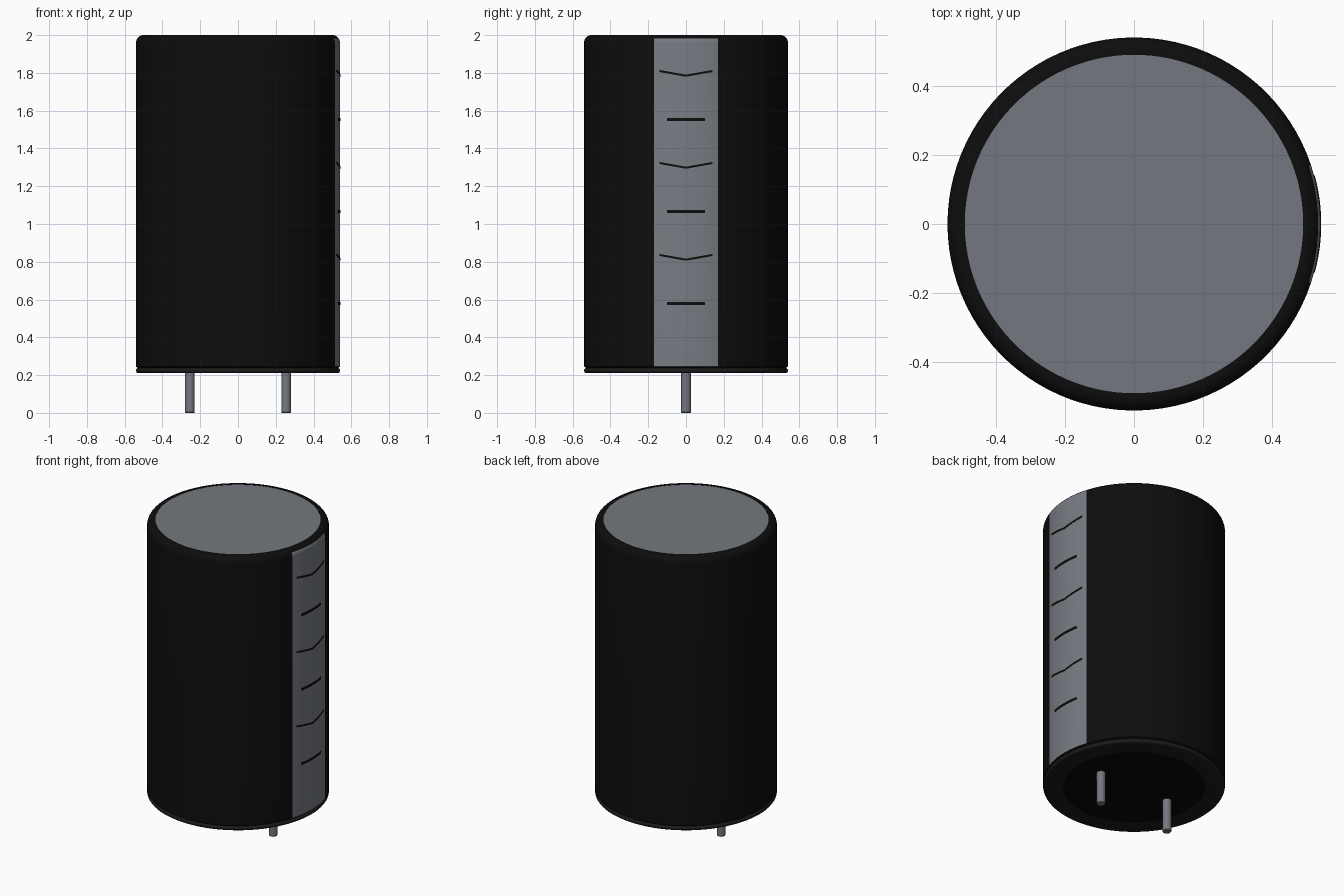
import bpy, bmesh
from math import sin, cos, pi, sqrt, radians

cube = bpy.data.objects.get("Cube")
if cube:
    bpy.data.objects.remove(cube)

RADIUS = 0.54
SIDES = 98          # stripe edges fall on whole segments
STRIPE_SIDES = 5    # segments on each side of +x


def material(name, color):
    m = bpy.data.materials.new(name)
    m.use_nodes = True
    m.diffuse_color = (*color, 1)
    bsdf = next(n for n in m.node_tree.nodes if n.type == 'BSDF_PRINCIPLED')
    bsdf.inputs["Base Color"].default_value = (*color, 1)
    return m


black = material("sleeve black", (0.004, 0.004, 0.004))
seal_black = material("seal black", (0.002, 0.002, 0.002))
charcoal = material("rim charcoal", (0.011, 0.011, 0.012))
grey = material("stripe grey", (0.185, 0.2, 0.225))
metal = material("metal grey", (0.175, 0.19, 0.215))


def finish(name, bm, mats):
    bmesh.ops.recalc_face_normals(bm, faces=bm.faces)
    mesh = bpy.data.meshes.new(name)
    bm.to_mesh(mesh)
    bm.free()
    ob = bpy.data.objects.new(name, mesh)
    bpy.context.collection.objects.link(ob)
    for m in mats:
        mesh.materials.append(m)
    bpy.ops.object.select_all(action='DESELECT')
    ob.select_set(True)
    bpy.context.view_layer.objects.active = ob
    bpy.ops.object.shade_smooth_by_angle(angle=radians(35))
    return ob


def lathe(name, profile, mats, sides=SIDES, center=(0, 0), rule=None):
    """Spin (radius, z) points around a vertical axis; open ends are capped."""
    bm = bmesh.new()
    rings = [[bm.verts.new((center[0] + r * cos(2 * pi * i / sides),
                            center[1] + r * sin(2 * pi * i / sides), z))
              for i in range(sides)] for r, z in profile]
    for a, b in zip(rings, rings[1:]):
        for i in range(sides):
            j = (i + 1) % sides
            f = bm.faces.new((a[i], a[j], b[j], b[i]))
            if rule:
                f.material_index = rule(i, f.calc_center_median().z)
    bm.faces.new(rings[0])
    bm.faces.new(rings[-1])
    return finish(name, bm, mats)


def arc(r, z, size, start, end, steps=8):
    angles = [radians(start + (end - start) * k / steps) for k in range(steps + 1)]
    return [(r + size * cos(a), z + size * sin(a)) for a in angles]


# Sleeve with rounded shoulder and a grey stripe facing +x
def stripe_rule(i, z):
    on_stripe = i < STRIPE_SIDES or i >= SIDES - STRIPE_SIDES
    return int(on_stripe and 0.245 < z < 1.985)


lathe("sleeve",
      [(0.525, 0.235), (RADIUS, 0.245)] + arc(RADIUS - 0.04, 1.96, 0.04, 0, 90)
      + [(0.49, 2.0), (0.49, 1.998)],
      [black, grey], rule=stripe_rule)

# Metal top
lathe("top_disc", [(0.49, 1.98), (0.49, 1.9985)], [metal])

# Rolled lower rim, folded under the base
lathe("bottom_rim",
      [(0.42, 0.222), (0.42, 0.21)] + arc(RADIUS - 0.014, 0.224, 0.014, -90, 90)
      + [(0.5, 0.238)], [charcoal])

# Seal in the base
lathe("base_seal", [(0.42, 0.23), (0.42, 0.214)], [seal_black])

# Two leads
for side, x in (("right", -0.255), ("left", 0.255)):
    lathe(side + "_lead", [(0.023, 0.0), (0.026, 0.004), (0.026, 0.225)],
          [metal], sides=24, center=(x, 0))


# Marks on the stripe: thin bent plates, straight or chevron
def mark(name, z, half, sag, width, steps=12):
    bm = bmesh.new()
    rows = []
    for k in range(steps + 1):
        t = 2 * k / steps - 1
        y = half * t
        mid = z - sag * (1 - abs(t))
        row = []
        for r, dz in ((0.538, -1), (0.542, -1), (0.542, 1), (0.538, 1)):
            row.append(bm.verts.new((sqrt(r * r - y * y), y, mid + dz * width / 2)))
        rows.append(row)
    for a, b in zip(rows, rows[1:]):
        for i in range(4):
            j = (i + 1) % 4
            bm.faces.new((a[i], a[j], b[j], b[i]))
    bm.faces.new(rows[0])
    bm.faces.new(rows[-1])
    finish(name, bm, [black])


for n in range(3):
    drop = n * 0.487
    mark(f"chevron_mark_{n + 1}", 1.81 - drop, 0.14, 0.025, 0.011)
    mark(f"dash_mark_{n + 1}", 1.553 - drop, 0.1, 0, 0.015)
